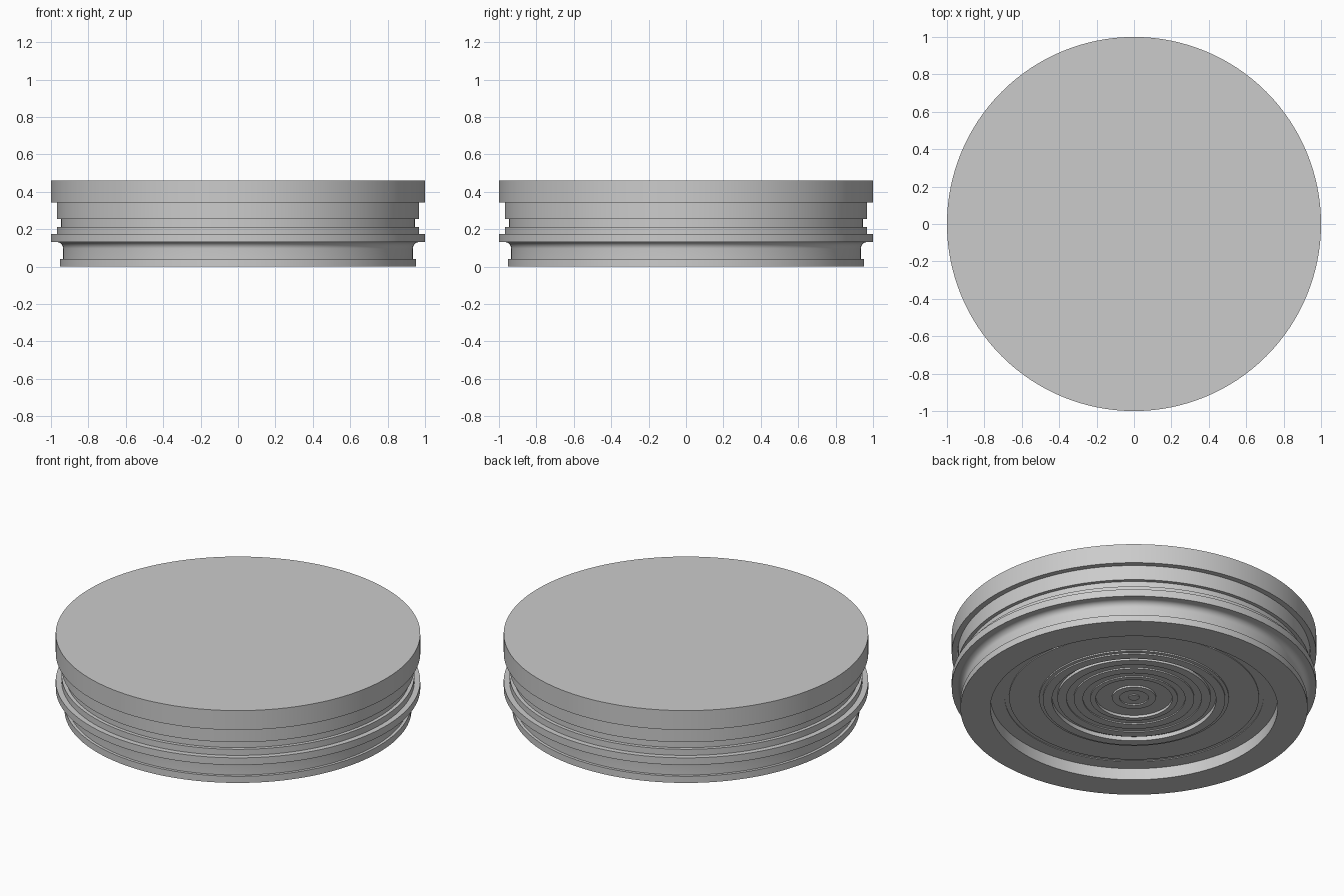
import bpy, bmesh, math

cube = bpy.data.objects.get("Cube")
if cube:
    bpy.data.objects.remove(cube, do_unlink=True)

SEGMENTS = 128

grey = bpy.data.materials.new("plain grey")
grey.use_nodes = True
grey.diffuse_color = (0.6, 0.6, 0.6, 1)
grey.node_tree.nodes["Principled BSDF"].inputs["Base Color"].default_value = (0.6, 0.6, 0.6, 1)


def lathe(name, profile):
    """Spin (radius, height) points around z; points at radius 0 close the ends."""
    bm = bmesh.new()
    verts = [bm.verts.new((r, 0, z)) for r, z in profile]
    edges = [bm.edges.new(pair) for pair in zip(verts, verts[1:])]
    bmesh.ops.spin(bm, geom=verts + edges, cent=(0, 0, 0), axis=(0, 0, 1),
                   angle=math.tau, steps=SEGMENTS)
    bmesh.ops.remove_doubles(bm, verts=bm.verts, dist=1e-5)
    bmesh.ops.recalc_face_normals(bm, faces=bm.faces)
    mesh = bpy.data.meshes.new(name)
    bm.to_mesh(mesh)
    bm.free()
    obj = bpy.data.objects.new(name, mesh)
    bpy.context.collection.objects.link(obj)
    mesh.materials.append(grey)
    bpy.ops.object.select_all(action='DESELECT')
    obj.select_set(True)
    bpy.context.view_layer.objects.active = obj
    bpy.ops.object.shade_smooth_by_angle(angle=math.radians(30))
    return obj


def steps(bands):
    """Turn (outer radius, inner radius, height) bands into a stepped profile."""
    return [p for outer, inner, z in bands for p in ((outer, z), (inner, z))]


# Underside: shallow concentric steps, from the centre out to the foot ring
underside = steps([
    (0.0, 0.03, 0.064), (0.03, 0.08, 0.07), (0.08, 0.12, 0.063),
    (0.12, 0.21, 0.074), (0.21, 0.24, 0.058), (0.24, 0.28, 0.065),
    (0.28, 0.33, 0.058), (0.33, 0.37, 0.066), (0.37, 0.42, 0.06),
    (0.42, 0.45, 0.077), (0.45, 0.5, 0.052), (0.5, 0.52, 0.06),
    (0.52, 0.685, 0.068), (0.685, 0.71, 0.074), (0.71, 0.788, 0.07),
    (0.788, 0.952, 0.0),
])

# Neck with a concave fillet running into the flange
fillet = [(0.97 - 0.035 * math.cos(a), 0.096 + 0.035 * math.sin(a))
          for a in (math.pi / 2 * i / 8 for i in range(9))]
neck = [(0.952, 0.04), (0.935, 0.04)] + fillet

# Flange, grooves and top rim
bands = [(1.0, 0.131, 0.174), (0.968, 0.174, 0.211), (0.947, 0.211, 0.254),
         (0.968, 0.254, 0.343), (1.0, 0.343, 0.46)]
side = [p for r, low, high in bands for p in ((r, low), (r, high))]

lathe("round_plinth", underside + neck + side + [(0.0, 0.46)])
